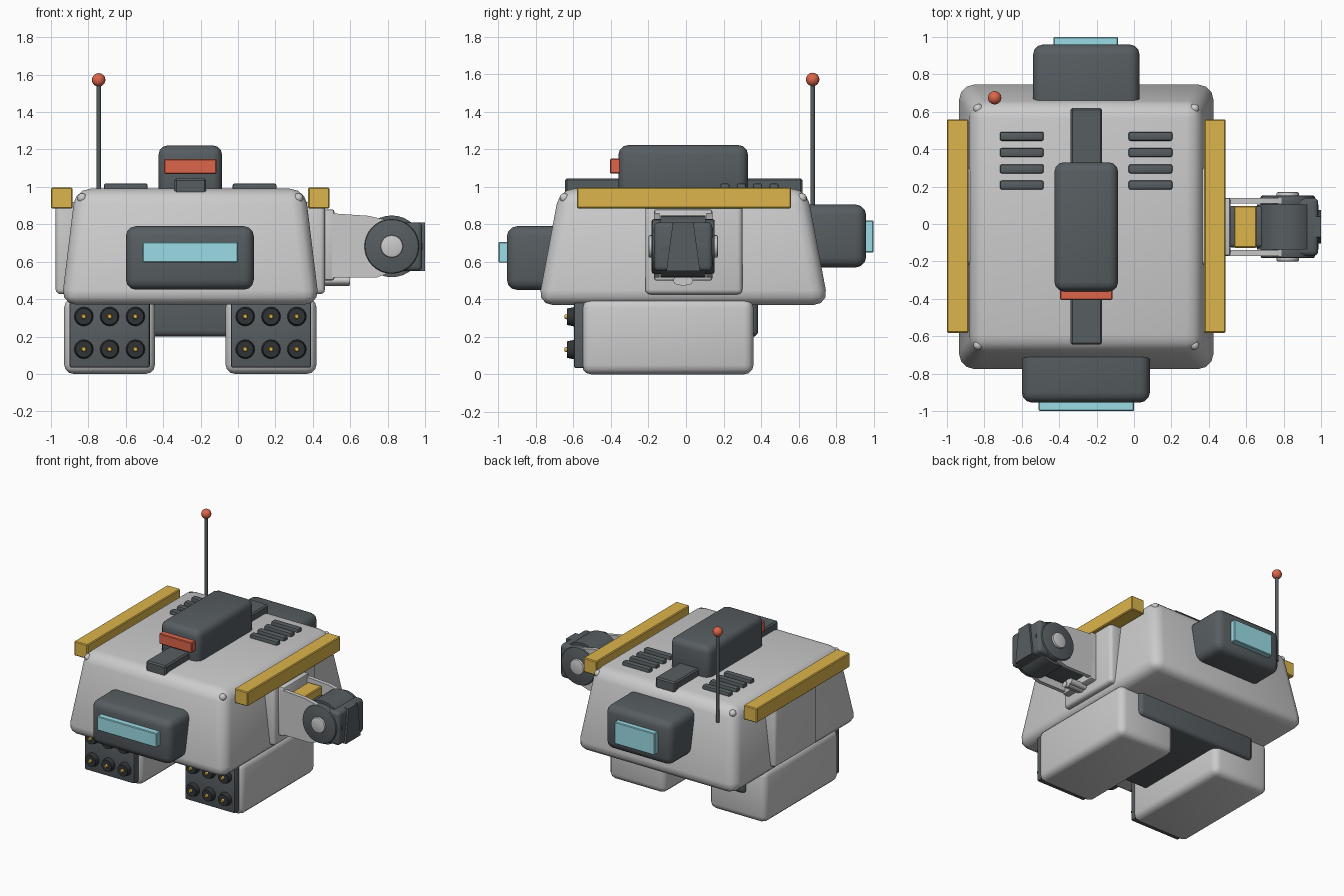
import bpy, bmesh
from math import radians, pi, sin, cos
from mathutils import Matrix, Vector

if "Cube" in bpy.data.objects:
    bpy.data.objects.remove(bpy.data.objects["Cube"])

CX, CY = -0.255, -0.015   # hull centre


def material(name, rgb):
    m = bpy.data.materials.new(name)
    m.diffuse_color = (*rgb, 1)
    m.use_nodes = True
    m.node_tree.nodes["Principled BSDF"].inputs["Base Color"].default_value = m.diffuse_color
    return m


DARK = material("dark_grey", (0.095, 0.11, 0.12))
BLACK = material("black", (0.03, 0.033, 0.036))
YELLOW = material("yellow", (0.72, 0.46, 0.07))
RED = material("red", (0.72, 0.13, 0.07))
CYAN = material("cyan", (0.33, 0.72, 0.8))


def finish(name, bm, mat):
    bmesh.ops.recalc_face_normals(bm, faces=bm.faces)
    me = bpy.data.meshes.new(name)
    bm.to_mesh(me)
    bm.free()
    ob = bpy.data.objects.new(name, me)
    bpy.context.collection.objects.link(ob)
    if mat:
        me.materials.append(mat)
    bpy.ops.object.select_all(action='DESELECT')
    ob.select_set(True)
    bpy.context.view_layer.objects.active = ob
    bpy.ops.object.shade_smooth_by_angle(angle=radians(35))
    return ob


def box(name, x, y, z, mat=None, bevel=0.0, top=(1, 1), seg=3):
    """Box from (min, max) ranges; top scales the upper face."""
    bm = bmesh.new()
    bmesh.ops.create_cube(bm, size=1)
    for v in bm.verts:
        sx, sy = top if v.co.z > 0 else (1, 1)
        v.co = (sum(x) / 2 + v.co.x * sx * (x[1] - x[0]),
                sum(y) / 2 + v.co.y * sy * (y[1] - y[0]),
                sum(z) / 2 + v.co.z * (z[1] - z[0]))
    if bevel:
        bmesh.ops.bevel(bm, geom=bm.edges[:], offset=bevel, segments=seg,
                        profile=0.5, affect='EDGES')
    return finish(name, bm, mat)


def cyl(name, a, b, r, mat=None, r2=None, bevel=0.0, sides=24):
    """Cylinder or cone from point a to point b."""
    a, b = Vector(a), Vector(b)
    d = b - a
    rot = Vector((0, 0, 1)).rotation_difference(d).to_matrix().to_4x4()
    bm = bmesh.new()
    bmesh.ops.create_cone(bm, cap_ends=True, segments=sides, radius1=r,
                          radius2=r if r2 is None else r2, depth=d.length,
                          matrix=Matrix.Translation((a + b) / 2) @ rot)
    if bevel:
        rim = [e for e in bm.edges if any(len(f.verts) > 4 for f in e.link_faces)]
        bmesh.ops.bevel(bm, geom=rim, offset=bevel, segments=2, profile=0.5, affect='EDGES')
    return finish(name, bm, mat)


def ball(name, c, r, mat=None):
    bm = bmesh.new()
    bmesh.ops.create_uvsphere(bm, u_segments=16, v_segments=10, radius=r,
                              matrix=Matrix.Translation(c))
    return finish(name, bm, mat)


def plate(name, pts, axis, lo, hi, mat=None):
    """Extrude a profile: (x, z) along y, or (y, z) along x."""
    bm = bmesh.new()
    put = (lambda p, t: (p[0], t, p[1])) if axis == 'y' else (lambda p, t: (t, p[0], p[1]))
    f = bm.faces.new([bm.verts.new(put(p, lo)) for p in pts])
    ext = bmesh.ops.extrude_face_region(bm, geom=[f])
    shift = (0, hi - lo, 0) if axis == 'y' else (hi - lo, 0, 0)
    bmesh.ops.translate(bm, vec=shift, verts=[v for v in ext['geom']
                                              if isinstance(v, bmesh.types.BMVert)])
    return finish(name, bm, mat)


# Hull and belly
box("hull", (CX - 0.69, CX + 0.69), (CY - 0.775, CY + 0.775), (0.37, 0.99),
    bevel=0.08, top=(0.89, 0.85), seg=3)
box("belly_block", (-0.77, 0.26), (-0.42, 0.385), (0.2, 0.5), DARK, 0.03)

# Front and rear sensor housings with glass
box("front_visor", (-0.6, 0.085), (-0.955, -0.5), (0.45, 0.79), DARK, 0.055)
box("front_glass", (-0.51, 0.0), (-1.0, -0.93), (0.595, 0.705), CYAN, 0.005, seg=1)
box("rear_housing", (-0.54, 0.03), (0.5, 0.96), (0.57, 0.905), DARK, 0.055)
box("rear_glass", (-0.43, -0.085), (0.93, 1.0), (0.65, 0.82), CYAN, 0.005, seg=1)

# Roof sensor, spine and vents
box("roof_pod", (-0.425, -0.085), (-0.36, 0.33), (0.93, 1.222), DARK, 0.05)
box("roof_light", (-0.395, -0.115), (-0.405, -0.33), (1.07, 1.15), RED, 0.005, seg=1)
box("roof_spine", (-0.34, -0.17), (-0.645, 0.62), (0.96, 1.045), DARK, 0.01, seg=1)
for vx in (-0.6, 0.088):
    for i in range(4):
        y = 0.208 + i * 0.087
        box("vent_slat", (vx - 0.117, vx + 0.117), (y - 0.024, y + 0.024),
            (0.97, 1.018), DARK, 0.01, seg=2)

# Antenna
cyl("antenna_rod", (-0.745, 0.675, 0.87), (-0.745, 0.675, 1.56), 0.012, DARK, sides=12)
ball("antenna_tip", (-0.745, 0.675, 1.572), 0.036, RED)

for s in (-1, 1):
    # Side rails and side plates
    rx = CX + s * 0.6875
    box("side_rail", (rx - 0.057, rx + 0.057), (-0.582, 0.56), (0.885, 0.996), YELLOW,
        0.006, seg=1)
    px = CX + s * 0.66
    box("side_plate", (px - 0.06, px + 0.06), (-0.217, 0.3), (0.427, 0.92), bevel=0.025)

    # Lower pods with nozzle panels
    lx = CX + s * 0.4315
    box("lower_pod", (lx - 0.243, lx + 0.243), (-0.555, 0.36), (0.0, 0.405), bevel=0.05)
    box("nozzle_panel", (lx - 0.215, lx + 0.215), (-0.598, -0.5), (0.033, 0.385), DARK,
        0.012, seg=2)
    for i in (-1, 0, 1):
        for z in (0.132, 0.307):
            x = lx + i * 0.138
            cyl("nozzle", (x, -0.58, z), (x, -0.633, z), 0.055, BLACK, r2=0.044, sides=16)
            cyl("nozzle_tip", (x, -0.61, z), (x, -0.648, z), 0.02, YELLOW, r2=0.01, sides=12)

    # Corner bolts
    for t in (-1, 1):
        ball("corner_bolt", (CX + s * 0.578, CY + t * 0.632, 0.94), 0.026)

# Arm: mount, bracket cheeks, core
AX, AZ = 0.822, 0.682
box("arm_mount", (0.42, 0.515), (CY - 0.155, CY + 0.155), (0.5, 0.88), bevel=0.012, seg=2)
cheek = [(0.48, 0.515), (0.74, 0.515)]
cheek += [(AX + 0.13 * cos(a), AZ + 0.13 * sin(a))
          for a in [radians(-75 + 15 * i) for i in range(11)]]
cheek += [(0.7, 0.845), (0.48, 0.86)]
for s in (-1, 1):
    y = CY + s * 0.14
    plate("arm_cheek", cheek, 'y', y - 0.015, y + 0.015)
    cyl("arm_joint_disc", (AX, CY + s * 0.1, AZ), (AX, CY + s * 0.168, AZ), 0.146, DARK,
        bevel=0.012, sides=32)
    cyl("arm_hub", (AX, CY + s * 0.15, AZ), (AX, CY + s * 0.185, AZ), 0.06, bevel=0.008)
    cyl("arm_piston", (0.44, CY + s * 0.03, 0.5), (0.6, CY + s * 0.03, 0.5), 0.022, sides=16)
cyl("arm_drum", (AX, CY - 0.12, AZ), (AX, CY + 0.12, AZ), 0.165, DARK, sides=32)
box("arm_core", (0.5, 0.78), (CY - 0.11, CY + 0.11), (0.55, 0.77), DARK, 0.02)
box("arm_marker", (0.535, 0.655), (CY - 0.112, CY + 0.112), (0.74, 0.83), YELLOW, 0.006, seg=1)
cyl("arm_lower_piston", (0.44, CY, 0.5), (0.595, CY, 0.5), 0.03, sides=16)

# Arm end block with tapered face plate
box("arm_end", (0.82, 0.985), (CY - 0.155, CY + 0.155), (0.55, 0.81), DARK, 0.025)
plate("arm_end_plate", [(CY - 0.09, 0.55), (CY + 0.09, 0.55), (CY + 0.055, 0.81),
                        (CY - 0.055, 0.81)], 'x', 0.93, 1.0, DARK)
